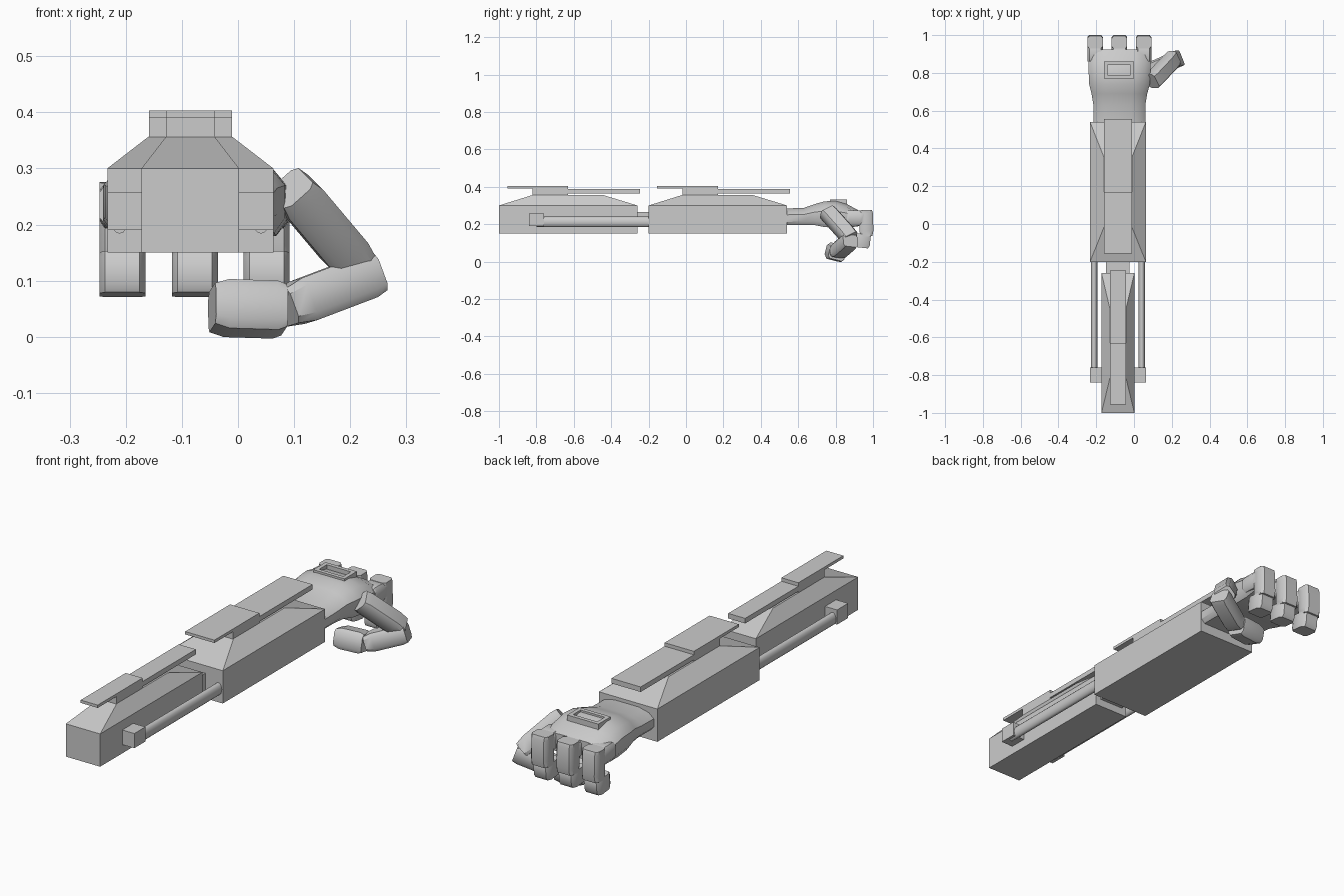
import bpy, bmesh, math
from mathutils import Vector, Matrix

if "Cube" in bpy.data.objects:
    bpy.data.objects.remove(bpy.data.objects["Cube"])

CX = -0.085  # arm centre line


def finish(name, bm, smooth=False):
    bmesh.ops.recalc_face_normals(bm, faces=bm.faces)
    me = bpy.data.meshes.new(name)
    bm.to_mesh(me)
    bm.free()
    ob = bpy.data.objects.new(name, me)
    bpy.context.collection.objects.link(ob)
    if smooth:
        bpy.ops.object.select_all(action='DESELECT')
        ob.select_set(True)
        bpy.context.view_layer.objects.active = ob
        bpy.ops.object.shade_smooth_by_angle(angle=math.radians(40))
    return ob


def loft(name, rings, smooth=False):
    bm = bmesh.new()
    loops = [[bm.verts.new(p) for p in r] for r in rings]
    n = len(loops[0])
    for a, b in zip(loops, loops[1:]):
        for i in range(n):
            j = (i + 1) % n
            bm.faces.new((a[i], a[j], b[j], b[i]))
    bm.faces.new(loops[0])
    bm.faces.new(loops[-1])
    return finish(name, bm, smooth)


def rect(x0, x1, y0, y1, z):
    return [(x0, y0, z), (x1, y0, z), (x1, y1, z), (x0, y1, z)]


def box(name, x0, x1, y0, y1, z0, z1):
    return loft(name, [rect(x0, x1, y0, y1, z0), rect(x0, x1, y0, y1, z1)])


def segment(name, a, b, width, depth, up, taper=1.0):
    """Rounded finger bone running from a to b, depth measured along up."""
    a, b = Vector(a), Vector(b)
    d = (b - a).normalized()
    side = d.cross(Vector(up)).normalized()
    u = side.cross(d)
    rings = []
    for t, s in ((0, .86), (.12, 1), (.8, 1), (1, .82)):
        c = a.lerp(b, t)
        k = s * (1 + (taper - 1) * t)
        rings.append([c + side * (px * width / 2) + u * (py * depth / 2 * k)
                      for px, py in ((-1, -.65), (-.75, -1), (.75, -1), (1, -.65),
                                     (1, .65), (.75, 1), (-.75, 1), (-1, .65))])
    return loft(name, rings, True)


# Two arm housings with sloped tops and stepped cover plates
for name, y, hw, tw in (("rear", -1.0, .087, .043), ("front", -.2, .148, .074)):
    L = .74
    loft(name + "_housing", [
        rect(CX - hw, CX + hw, y, y + L, .15),
        rect(CX - hw, CX + hw, y, y + L, .30),
        rect(CX - tw, CX + tw, y + .183, y + .553, .357)])
    box(name + "_lower_plate", CX - tw, CX + tw, y + .18, y + .755, .364, .387)
    box(name + "_plate_riser", CX - tw, CX + tw, y + .18, y + .37, .355, .392)
    box(name + "_upper_plate", CX - tw, CX + tw, y + .045, y + .37, .390, .403)

# Elbow connector between the housings
box("elbow_connector", -.147, -.025, -.30, -.18, .185, .265)

# Side pistons with mounting blocks
for side, s in (("left", -1), ("right", 1)):
    x = CX + s * .126
    a, b = sorted((CX + s * .08, CX + s * .148))
    box(side + "_piston_mount", a, b, -.84, -.76, .19, .257)
    ring = [(x + .017 * math.cos(t * math.pi / 8), .212 + .028 * math.sin(t * math.pi / 8))
            for t in range(16)]
    loft(side + "_piston_rod", [[(px, yy, pz) for px, pz in ring] for yy in (-.80, -.19)], True)

# Palm lofted from wrist to knuckles: y, left, right, bottom, top
palm = []
for y, x0, x1, z0, z1 in ((.50, -.215, .06, .195, .283), (.63, -.215, .06, .195, .287),
                          (.69, -.225, .07, .195, .308), (.74, -.237, .084, .185, .322),
                          (.80, -.24, .087, .18, .325), (.86, -.241, .088, .18, .308),
                          (.925, -.241, .088, .19, .272)):
    c, w, m = (x0 + x1) / 2, (x1 - x0) / 2, z1 - z0
    palm.append([(c + w * px, y, z0 + m * pz) for px, pz in
                 ((-1, .2), (-.88, 0), (.88, 0), (1, .2), (1, .62),
                  (.82, .86), (.45, 1), (-.45, 1), (-.82, .86), (-1, .62))])
loft("palm", palm, True)

# Raised frame on the back of the hand
for nm, x0, x1, y0, y1 in (("back", -.158, 0, .77, .788), ("front", -.158, 0, .842, .86),
                           ("left", -.158, -.14, .77, .86), ("right", -.018, 0, .77, .86)):
    box("hand_frame_" + nm, x0, x1, y0, y1, .29, .333)

# Three curled fingers
for i, x in enumerate((-.206, -.077, .051)):
    segment(f"finger_{i}_knuckle", (x, .86, .235), (x, .95, .232), .082, .08, (0, 0, 1))
    segment(f"finger_{i}_middle", (x, .962, .275), (x, .965, .135), .082, .075, (0, 1, 0))
    segment(f"finger_{i}_tip", (x, .94, .148), (x, .932, .075), .082, .098, (0, 1, 0))

# Thumb bent beneath the palm
segment("thumb_base", (.095, .755, .265), (.213, .88, .125), .085, .08, (.5, 0, .5))
segment("thumb_middle", (.243, .88, .112), (.085, .81, .052), .085, .08, (-.3, 0, 1))
segment("thumb_tip", (.082, .81, .048), (-.046, .79, .052), .09, .09, (0, .25, 1))
